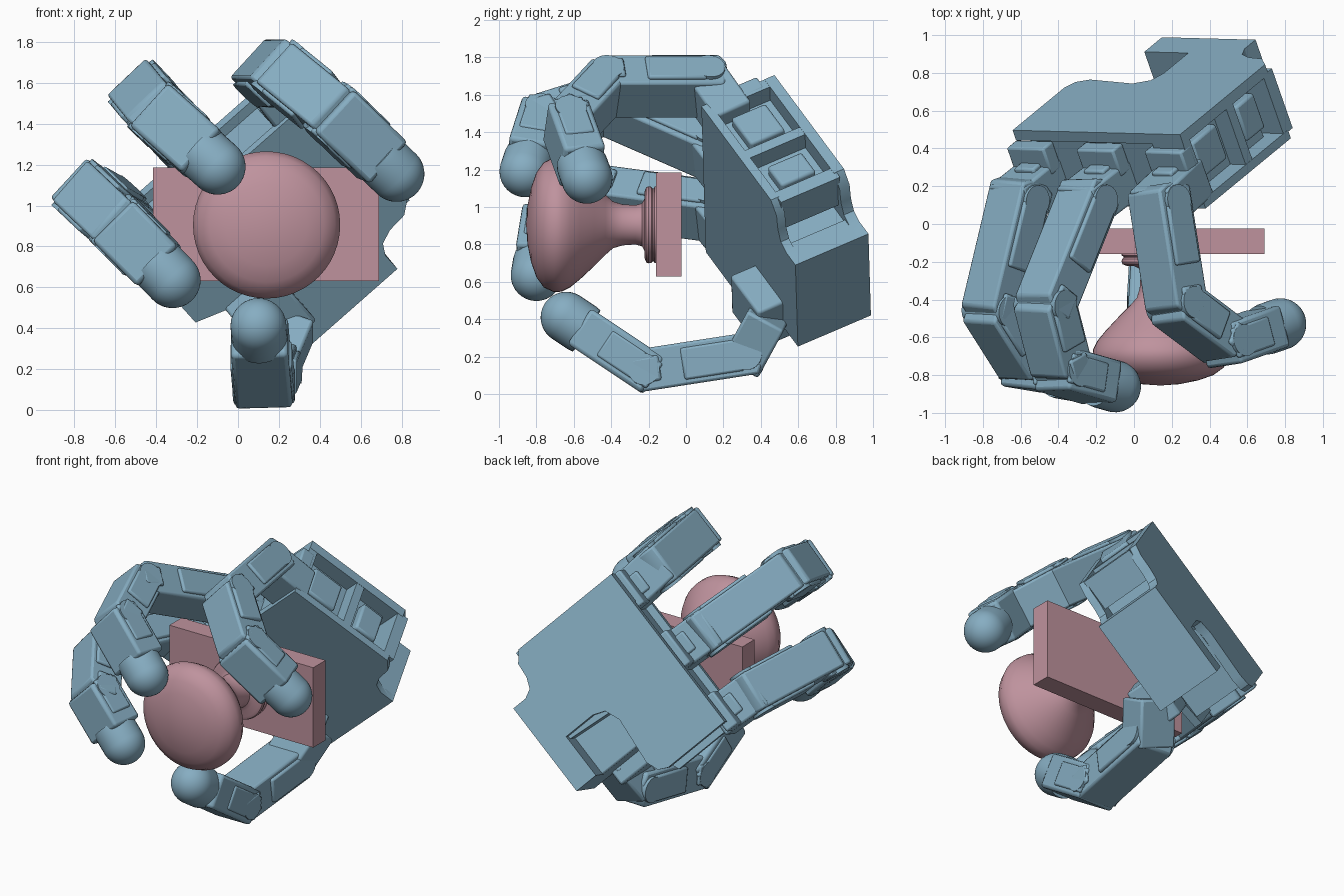
import bpy, bmesh, math
from mathutils import Vector as V, Matrix

if "Cube" in bpy.data.objects:
    bpy.data.objects.remove(bpy.data.objects["Cube"])

def material(name, col):
    m = bpy.data.materials.new(name)
    m.diffuse_color = (*col, 1)
    m.use_nodes = True
    m.node_tree.nodes["Principled BSDF"].inputs["Base Color"].default_value = m.diffuse_color
    return m

BLUE = material("hand_blue", (0.24, 0.42, 0.54))
PINK = material("knob_pink", (0.52, 0.29, 0.34))

def finish(bm, name, mat, mtx=Matrix(), bevel=0.0, segs=2, smooth=True):
    bmesh.ops.recalc_face_normals(bm, faces=bm.faces)
    me = bpy.data.meshes.new(name)
    bm.to_mesh(me)
    bm.free()
    me.transform(mtx)
    me.update()
    ob = bpy.data.objects.new(name, me)
    bpy.context.collection.objects.link(ob)
    me.materials.append(mat)
    if bevel:
        b = ob.modifiers.new("bevel", 'BEVEL')
        b.width, b.segments, b.limit_method = bevel, segs, 'ANGLE'
        b.angle_limit = math.radians(40)
    if smooth:
        bpy.ops.object.select_all(action='DESELECT')
        ob.select_set(True)
        bpy.context.view_layer.objects.active = ob
        bpy.ops.object.shade_smooth_by_angle(angle=math.radians(35))
    return ob

def frame(o, a, b, c):
    m = Matrix((a, b, c)).transposed().to_4x4()
    m.translation = o
    return m

def box(name, mtx, lo, hi, mat=BLUE, bevel=0.0):
    lo, hi = V(lo), V(hi)
    bm = bmesh.new()
    bmesh.ops.create_cube(bm, size=1)
    for v in bm.verts:
        v.co = V((lo[i] + (v.co[i] + .5) * (hi[i] - lo[i]) for i in range(3)))
    return finish(bm, name, mat, mtx, bevel)

def prism(name, mtx, pts, n0, n1, bevel=0.0):
    """Polygon in the first two axes, extruded along the third."""
    bm = bmesh.new()
    lo, hi = ([bm.verts.new((x, y, h)) for x, y in pts] for h in (n0, n1))
    bm.faces.new(lo)
    bm.faces.new(hi)
    for i in range(len(pts)):
        bm.faces.new((lo[i - 1], lo[i], hi[i], hi[i - 1]))
    return finish(bm, name, BLUE, mtx, bevel)

def lathe(name, mtx, prof, mat, n=48):
    """Profile of (radius, height) turned round the third axis."""
    bm = bmesh.new()
    vs = [bm.verts.new((r, 0, h)) for r, h in prof]
    es = [bm.edges.new(p) for p in zip(vs, vs[1:])]
    bmesh.ops.spin(bm, geom=vs + es, axis=(0, 0, 1), cent=(0, 0, 0),
                   steps=n, angle=2 * math.pi)
    bmesh.ops.remove_doubles(bm, verts=bm.verts, dist=1e-4)
    return finish(bm, name, mat, mtx)

# ---- door knob and its plate
box("door_plate", Matrix(), (-.415, -.16, .63), (.69, -.025, 1.185), PINK)
knob = [(0, .855), (.10, .848), (.20, .828), (.28, .80), (.335, .76), (.36, .705),
        (.357, .665), (.335, .62), (.29, .565), (.22, .49), (.16, .43), (.125, .39),
        (.11, .34), (.105, .27), (.115, .235), (.14, .222), (.18, .221), (.20, .213),
        (.206, .20), (.203, .185), (.195, .178), (.195, .172), (.205, .168), (.205, .15), (0, .15)]
lathe("door_knob", frame(V((.14, 0, .905)), V((1, 0, 0)), V((0, 0, 1)), V((0, -1, 0))), knob, PINK)

# ---- palm frame: W across the knuckles, L toward the fingers, N to the back
W = V((.75, -.02, .66)).normalized()
N = V((-.31, .875, .37))
N = (N - N.dot(W) * W).normalized()
L = W.cross(N)
P = V((.78, .585, .69))
PALM = frame(P, W, L, N)

def at(w, l, n):
    return PALM @ V((w, l, n))

notch = [(0, 0), (0, .10), (.03, .16), (.10, .19), (.20, .20), (.27, .26)]
outer = notch + [(.27, 1.03), (-.91, 1.03), (-.91, .56), (-.88, .50), (-.80, .47)]
prism("palm_face", PALM, notch + [(.27, 1.03), (-.91, 1.03), (-.91, .52), (-.66, .42), (-.66, 0)], 0, .05)
prism("palm_back", PALM, outer + [(-.48, .50), (-.38, .46), (-.35, .38), (-.35, .16), (-.66, .16), (-.66, 0)],
      .385, .446)
prism("palm_core", PALM, [(-.02, 0), (-.02, .3), (.16, .34), (.16, .98), (-.86, .98), (-.86, .52),
                          (-.4, .48), (-.37, .16), (-.66, .16), (-.66, 0)], .04, .39)
box("thumb_motor", PALM, (-.66, .14, .03), (-.34, .50, .27), bevel=.012)
box("wrist_block", PALM, (-.66, 0, 0), (0, .15, .446))
# struts and motors in the open side of the palm
for i, (a, b) in enumerate([(.22, .30), (.58, .64), (.97, 1.03)]):
    box(f"palm_strut_{i}", PALM, (.05, a, .04), (.268, b, .40))
for i, (a, b) in enumerate([(.36, .52), (.70, .92)]):
    box(f"palm_motor_{i}", PALM, (.05, a, .12), (.22, b, .33), bevel=.015)

def seg_frame(p, q, side):
    d = (q - p).normalized()
    s = (side - side.dot(d) * d).normalized()
    return frame(p, s, d, s.cross(d)), (q - p).length

def rod(name, c, axis, r, half):
    s = axis.orthogonal().normalized()
    lathe(name, frame(c, s, axis.cross(s), axis), [(0, -half), (r, -half), (r, half), (0, half)], BLUE, 24)

HW, HT = .15, .114   # half width and half thickness of a finger

def link(name, p, q, side, start=-.05, end=.05):
    """One finger link: chamfered shell, thin side plates, end lugs and a pin."""
    m, ln = seg_frame(p, q, side)
    a, b, c = start, ln + end, .03
    prof = [(a + c, -HT), (b - c * 1.5, -HT), (b, -HT * .45), (b, HT * .45),
            (b - c * 1.5, HT), (a + c, HT), (a, HT * .5), (a, -HT * .5)]
    # profile lies in the (length, thickness) plane
    mm = m @ Matrix(((0, 0, 1, 0), (1, 0, 0, 0), (0, 1, 0, 0), (0, 0, 0, 1)))
    prism(name + "_shell", mm, prof, -HW + .02, HW - .02, .014)
    for s in (-1, 1):
        x = sorted((s * (HW - .03), s * HW))
        box(f"{name}_plate_{s}", m, (x[0], .02, -HT * .75), (x[1], ln * .62, HT * .75), bevel=.012)
        box(f"{name}_lug_{s}", m, (x[0], ln - .09, -HT * .6), (x[1], ln + .06, HT * .6), bevel=.02)
    rod(name + "_pin", p, m.to_3x3().col[0].normalized(), .085, HW)

def tip(name, p, c, side, r=.137):
    """Last link with a mount block and a round rubber tip."""
    m, ln = seg_frame(p, c, side)
    box(name + "_block", m, (-HW + .01, -.06, -HT), (HW - .01, ln - .09, HT), bevel=.02)
    for s in (-1, 1):
        x = sorted((s * (HW - .03), s * HW))
        box(f"{name}_cheek_{s}", m, (x[0], -.07, -HT * .7), (x[1], ln * .5, HT * .7), bevel=.012)
    rod(name + "_pin", p, m.to_3x3().col[0].normalized(), .085, HW)
    d = (c - p).normalized()
    sd = m.to_3x3().col[0].normalized()
    prof = [(0, -.13), (r * .97, -.13), (r, -.10)]
    prof += [(r * math.cos(t), r * math.sin(t)) for t in [i * math.pi / 24 for i in range(12)]] + [(0, r)]
    lathe(name + "_pad", frame(c, sd, d.cross(sd), d), prof, BLUE, 32)

# ---- three fingers: knuckle offset, then knuckle, middle joint, end joint and tip
fingers = {
    "index":  (-.83, (-.61, .13, .98), (-.75, -.46, 1.06), (-.56, -.76, .88), (-.32, -.80, .635)),
    "middle": (-.34, (-.25, .12, 1.31), (-.47, -.43, 1.55), (-.38, -.78, 1.44), (-.10, -.86, 1.19)),
    "ring":   (.14, (.14, .11, 1.645), (.225, -.43, 1.645), (.49, -.63, 1.43), (.775, -.53, 1.155)),
}
for name, (w, *js) in fingers.items():
    j1, j2, j3, t = map(V, js)
    side = (j2 - j1).cross(t - j2).normalized()
    base = at(w, .96, .14)
    m, ln = seg_frame(base, j1, W)
    box(name + "_base", m, (-.13, -.02, -.11), (.13, ln + .06, .11), bevel=.015)
    box(name + "_bracket", PALM, (w - .13, .98, .20), (w + .13, 1.07, .36), bevel=.012)
    box(name + "_bracket_tab", PALM, (w - .07, 1.03, .08), (w + .07, 1.13, .27), bevel=.012)
    link(name + "_near", j1, j2, side, start=-.10)
    link(name + "_mid", j2, j3, side, end=.03)
    tip(name + "_end", j3, t, side)

# ---- thumb: mount on the palm face, turning base, then two long links
T = [V(p) for p in ((.23, .42, .38), (.16, .33, .215), (.125, -.22, .13), (.10, -.64, .41))]
X = V((1, 0, 0))
m, ln = seg_frame(T[0], T[1], X)
box("thumb_base", m, (-.13, -.06, -.11), (.13, ln + .05, .11), bevel=.015)
box("thumb_mount", PALM, (-.76, .16, -.15), (-.46, .47, .06), bevel=.015)
link("thumb_near", T[1], T[2], X, start=-.08, end=.08)
tip("thumb_end", T[2], T[3], X)
